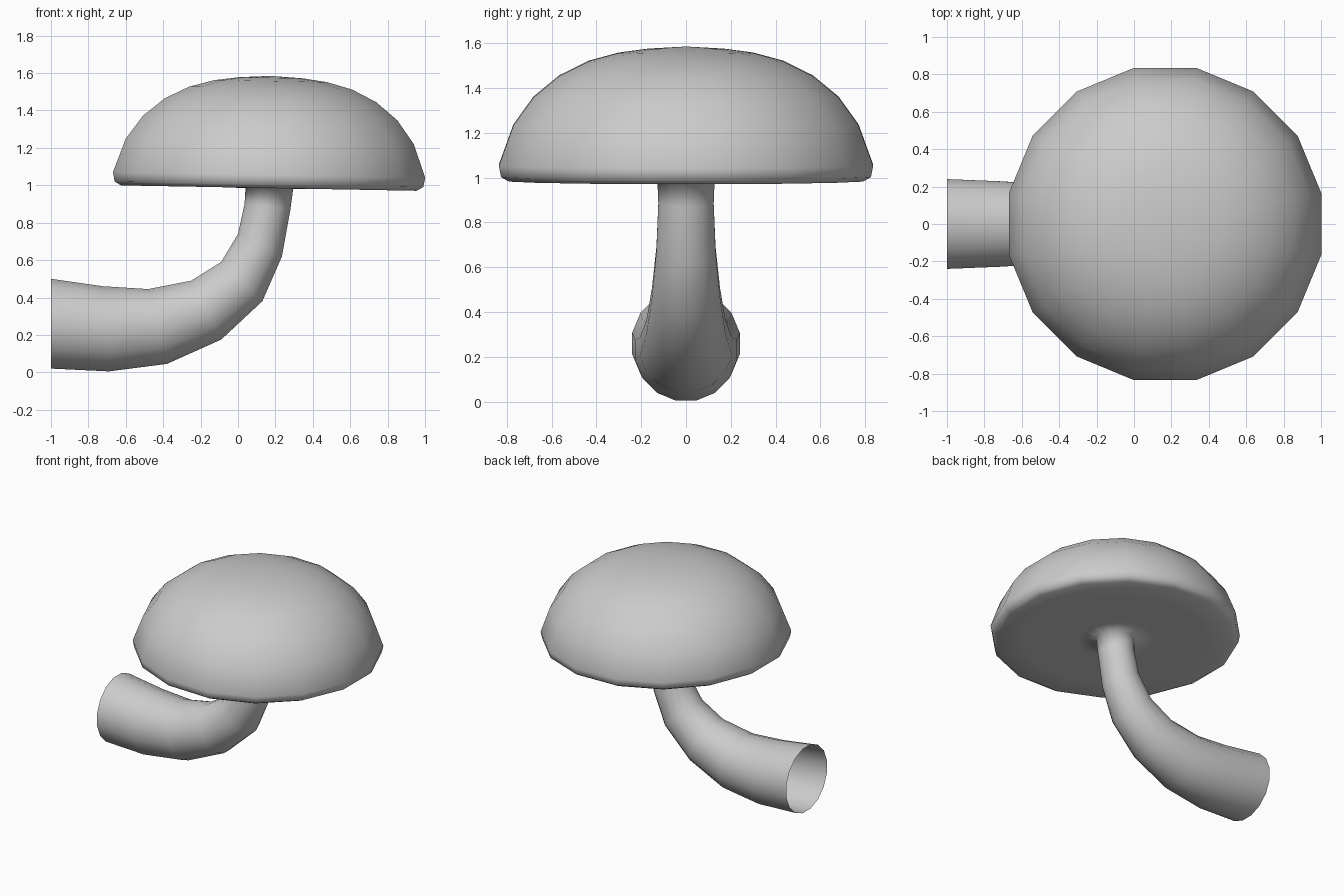
import bpy, bmesh, math
from mathutils import Vector, Matrix

SIDES = 16
STEP = 2 * math.pi / SIDES
FLAT = math.cos(STEP / 2)  # flat radius / corner radius

cube = bpy.data.objects.get("Cube")
if cube:
    bpy.data.objects.remove(cube, do_unlink=True)

grey = bpy.data.materials.new("plain grey")
grey.use_nodes = True
grey.diffuse_color = (0.6, 0.6, 0.6, 1)
grey.node_tree.nodes["Principled BSDF"].inputs["Base Color"].default_value = (0.6, 0.6, 0.6, 1)


def ring(center, u, v):
    """Corners of a polygon whose flat sides touch center +- u and +- v."""
    angles = [(i + 0.5) * STEP for i in range(SIDES)]
    return [center + (u * math.cos(a) + v * math.sin(a)) / FLAT for a in angles]


def skin(name, rings, tip=None):
    """Loft quads through the rings, closing the last one with a fan to tip."""
    bm = bmesh.new()
    loops = [[bm.verts.new(p) for p in r] for r in rings]
    for a, b in zip(loops, loops[1:]):
        for i in range(SIDES):
            j = (i + 1) % SIDES
            bm.faces.new((a[i], a[j], b[j], b[i]))
    if tip is not None:
        top = bm.verts.new(tip)
        for i in range(SIDES):
            bm.faces.new((loops[-1][i], loops[-1][(i + 1) % SIDES], top))
    mesh = bpy.data.meshes.new(name)
    bm.to_mesh(mesh)
    bm.free()
    mesh.materials.append(grey)
    mesh.shade_smooth()
    obj = bpy.data.objects.new(name, mesh)
    bpy.context.collection.objects.link(obj)


# Frame of the slightly tilted cap
tilt = Matrix.Translation((0.165, 0, 0.985)) @ Matrix.Rotation(math.radians(1.05), 4, 'Y')


def cap_ring(r, z):
    turn = tilt.to_3x3()
    return ring(tilt @ Vector((0, 0, z)), turn @ Vector((r, 0, 0)), Vector((0, r, 0)))


# Cap: underside, rounded rim and dome
profile = [(0.25, 0), (0.6, 0), (0.79, 0), (0.825, 0.02), (0.835, 0.07), (0.77, 0.25),
           (0.68, 0.375), (0.565, 0.47), (0.435, 0.535), (0.3, 0.572), (0.17, 0.59)]
skin("cap", [cap_ring(r, z) for r, z in profile], tilt @ Vector((0, 0, 0.6)))

# Stem: each row is inner bend x, z and outer bend x, z; open at the root
bends = [(-1, 0.5, -1, 0.02), (-0.72, 0.46, -0.69, 0.005), (-0.48, 0.445, -0.38, 0.045),
         (-0.25, 0.49, -0.09, 0.175), (-0.09, 0.59, 0.13, 0.38), (0, 0.74, 0.235, 0.62),
         (0.035, 0.9, 0.28, 0.87), (0.04, 0.985, 0.295, 0.98)]
stem = []
for ix, iz, ox, oz in bends:
    inner, outer = Vector((ix, 0, iz)), Vector((ox, 0, oz))
    half = (outer - inner) / 2
    stem.append(ring((inner + outer) / 2, half, Vector((0, half.length, 0))))

# Collar that spreads the stem into the underside
stem.append(cap_ring(0.25, 0))
skin("stem", stem)
